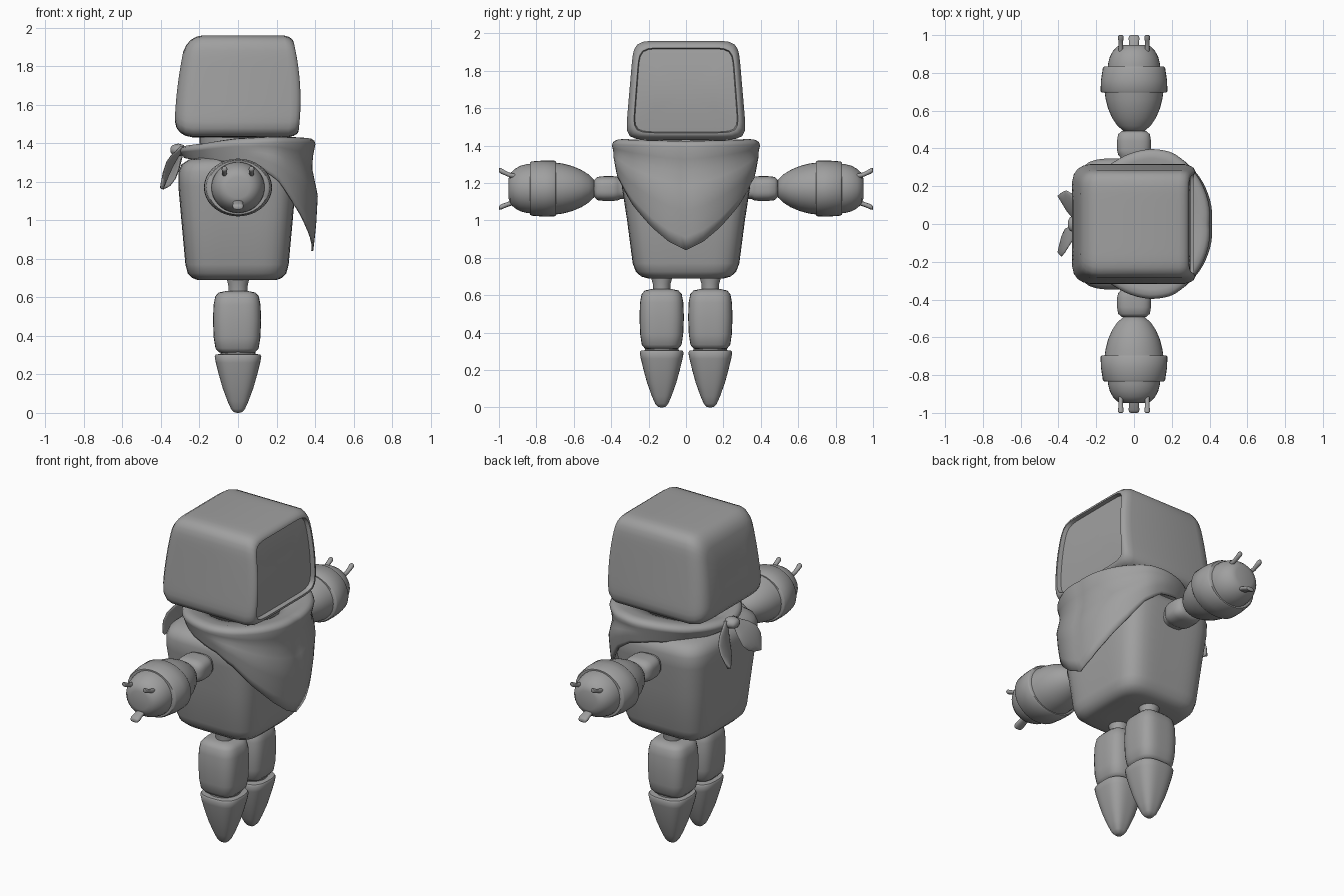
import bpy, bmesh, math
from mathutils import Matrix, Vector

if "Cube" in bpy.data.objects:
    bpy.data.objects.remove(bpy.data.objects["Cube"])

grey = bpy.data.materials.new("plain grey")
grey.diffuse_color = (0.35, 0.35, 0.35, 1)
grey.use_nodes = True
grey.node_tree.nodes["Principled BSDF"].inputs["Base Color"].default_value = grey.diffuse_color


def finish(bm, name, angle=50, thickness=0):
    bmesh.ops.recalc_face_normals(bm, faces=bm.faces)
    mesh = bpy.data.meshes.new(name)
    bm.to_mesh(mesh)
    bm.free()
    mesh.materials.append(grey)
    ob = bpy.data.objects.new(name, mesh)
    bpy.context.collection.objects.link(ob)
    bpy.ops.object.select_all(action='DESELECT')
    ob.select_set(True)
    bpy.context.view_layer.objects.active = ob
    bpy.ops.object.shade_smooth_by_angle(angle=math.radians(angle))
    if thickness:
        mod = ob.modifiers.new("thickness", 'SOLIDIFY')
        mod.thickness = thickness
        mod.offset = -1
    return ob


def loft(name, axis, sections, n=2, count=32, warp=None):
    """Skin squircle sections (position, centre a, centre b, half a, half b) along an axis."""
    bm = bmesh.new()

    def point(p, a, b):
        v = {'x': (p, a, b), 'y': (a, p, b), 'z': (a, b, p)}[axis]
        return bm.verts.new(warp(Vector(v)) if warp else v)

    rings = []
    for p, ca, cb, ha, hb in sections:
        ring = []
        for i in range(count):
            t = 2 * math.pi * i / count
            c, s = math.cos(t), math.sin(t)
            r = (abs(c) ** n + abs(s) ** n) ** (-1 / n)
            ring.append(point(p, ca + ha * r * c, cb + hb * r * s))
        rings.append(ring)
    for i in range(count):
        j = (i + 1) % count
        for lo, hi in zip(rings, rings[1:]):
            bm.faces.new((lo[i], lo[j], hi[j], hi[i]))
    for ring, sec in ((rings[0], sections[0]), (rings[-1], sections[-1])):
        mid = point(*sec[:3])
        for i in range(count):
            bm.faces.new((ring[i], ring[(i + 1) % count], mid))
    return finish(bm, name)


def table(points, t):
    """Linear lookup in a short list of (key, value) pairs."""
    for (a, u), (b, v) in zip(points, points[1:]):
        if t <= b:
            return u + (v - u) * (t - a) / (b - a)
    return points[-1][1]


# Head: rounded box lofted front to back, narrower at the top, with a recessed screen
def head_warp(v):
    t = (v.z - 1.43) / 0.53
    back = -0.33 + 0.065 * t * t
    front = 0.31 + 0.08 * t - 0.11 * t * t
    return Vector((back + (front - back) * (v.x + 1) / 2, v.y * (1 - 0.14 * t), v.z))


insets = [(-1, 0.18), (-1, 0.085), (-0.97, 0.05), (-0.91, 0.025), (-0.82, 0.008), (-0.7, 0),
          (0, 0), (0.84, 0), (0.93, 0.008), (0.98, 0.018), (1, 0.03), (1, 0.038),
          (0.92, 0.043), (0.925, 0.15)]
loft("head", 'x', [(u, 0, 1.695, 0.325 - d, 0.265 - d) for u, d in insets],
     n=9, count=72, warp=head_warp)
loft("neck", 'z', [(1.28, 0, 0, 0.2, 0.2), (1.46, 0, 0, 0.2, 0.2)])

# Torso: soft box widening upwards
torso = [(0.69, 0.12, 0.12), (0.69, 0.205, 0.205), (0.70, 0.232, 0.24), (0.725, 0.256, 0.268),
         (0.77, 0.268, 0.285), (1.0, 0.289, 0.315), (1.18, 0.305, 0.343), (1.25, 0.305, 0.348),
         (1.29, 0.288, 0.335), (1.315, 0.25, 0.30), (1.325, 0.2, 0.25), (1.325, 0.1, 0.1)]
loft("torso", 'z', [(z, -0.005, 0, a, b) for z, a, b in torso], n=5, count=64)

# Scarf: collar rolled over the rim, hanging to a point at the front
radius = [(0, .35), (28, .37), (50, .39), (68, .408), (83, .40), (114, .365), (140, .35), (180, .355)]
rim = [(0, 1.425), (70, 1.435), (100, 1.425), (135, 1.40), (180, 1.385)]
hem = [(0, .84), (15, .885), (30, .96), (50, 1.085), (65, 1.2), (80, 1.27), (100, 1.30), (180, 1.325)]
bulge = [(0, 0), (0.2, -0.022), (0.5, 0.012), (0.8, 0.003), (1, -0.01)]
bm = bmesh.new()
columns = []
for i in range(72):
    t = 2 * math.pi * i / 72
    deg = min(i, 72 - i) * 5
    r, top, low = (table(k, deg) for k in (radius, rim, hem))
    front = max(0, math.cos(t))
    prof = [(0.19, top - 0.03), (r - 0.1, top - 0.012), (r - 0.05, top), (r - 0.022, top - 0.003),
            (r - 0.006, top - 0.013)]
    start = top - 0.03
    for k in range(9):
        f = k / 8
        drop = front * table(bulge, f) - (1 - front) * 0.025 * f
        prof.append((r + drop, start + (low - start) * f))
    columns.append([bm.verts.new((0.05 + q * math.cos(t), q * math.sin(t), z)) for q, z in prof])
for a, b in zip(columns, columns[1:] + columns[:1]):
    for k in range(len(a) - 1):
        bm.faces.new((a[k], b[k], b[k + 1], a[k + 1]))
finish(bm, "scarf", 60, 0.01)

# Knot at the back of the scarf
loft("scarf_knot", 'x', [(-0.35, 0, 1.365, 0.015, 0.012), (-0.34, 0, 1.365, 0.035, 0.025),
                         (-0.31, 0, 1.365, 0.045, 0.033), (-0.28, 0, 1.365, 0.035, 0.025)], count=20)

for side, s in (("left", 1), ("right", -1)):
    # Leaf-shaped scarf ends
    root, tip = Vector((-0.29, 0.025 * s, 1.375)), Vector((-0.395, 0.15 * s, 1.165))
    d = (tip - root).normalized()
    across = Vector((-0.25, s, 0))
    across = (across - d * across.dot(d)).normalized()
    normal = d.cross(across)
    frame = Matrix((across, normal, d)).transposed()
    size = (tip - root).length
    leaf = [(0, .02), (.15, .033), (.35, .06), (.55, .076), (.75, .066), (.9, .036), (1, .006)]
    loft("scarf_end_" + side, 'z',
         [(f * size, 0, 0.02 * math.sin(math.pi * f), w, 0.011) for f, w in leaf],
         count=20, warp=lambda v: root + frame @ v)

    # Legs: hip joint, barrel thigh, ankle joint and pointed foot
    y = 0.13 * s
    loft("hip_" + side, 'z', [(0.60, 0, y, .05, .045), (0.66, 0, y, .05, .047), (0.71, 0, y, .062, .062)])
    thigh = [(.31, .07), (.315, .095), (.335, .112), (.39, .121), (.48, .125), (.56, .122),
             (.605, .113), (.625, .095), (.632, .06)]
    loft("thigh_" + side, 'z', [(z, -0.005, y, h, h * 0.95) for z, h in thigh], n=3.5, count=40)
    loft("ankle_" + side, 'z', [(0.28, 0, y, .09, .09), (0.34, 0, y, .09, .09)])
    foot = [(0, .006), (.004, .022), (.02, .036), (.06, .054), (.13, .08), (.2, .1), (.26, .115),
            (.293, .121), (.303, .115), (.306, .09)]
    loft("foot_" + side, 'z', [(z, 0, y, h, h * 0.97) for z, h in foot], n=3, count=40)

    # Arms: shoulder stub, forearm, cuff and hand
    def arm(name, prof, n=2):
        loft(name + "_" + side, 'y', [(p * s, 0, 1.17, a, b) for p, a, b in prof], n, 36)

    arm("shoulder", [(.31, .075, .06), (.35, .07, .055), (.365, .083, .063), (.39, .09, .066),
                     (.44, .09, .066), (.475, .084, .062), (.492, .065, .045)], 3)
    arm("forearm", [(.485, .03, .03), (.492, .055, .048), (.52, .088, .075), (.56, .115, .1),
                    (.61, .137, .121), (.66, .15, .134), (.71, .157, .14)])
    arm("cuff", [(.695, .13, .12), (.695, .17, .143), (.703, .177, .149), (.76, .175, .15),
                 (.825, .165, .145), (.833, .158, .14), (.833, .12, .12)])
    arm("hand", [(.81, .14, .134), (.85, .137, .131), (.885, .128, .122), (.915, .112, .105),
                 (.94, .088, .082), (.948, .06, .055)])

    # Two upper fingers and a flat thumb
    for k, x in (("a", -0.07), ("b", 0.07)):
        loft("finger_%s_%s" % (k, side), 'y',
             [(p * s, x, z, h, h) for p, z, h in ((.90, 1.235, .012), (.945, 1.243, .012),
                                                  (.97, 1.255, .013), (.99, 1.265, .015),
                                                  (.998, 1.268, .012), (1.0, 1.268, .006))], count=12)
    loft("thumb_" + side, 'y',
         [(p * s, 0, z, a, b) for p, z, a, b in ((.91, 1.10, .026, .013), (.955, 1.085, .026, .013),
                                                 (.985, 1.073, .029, .014), (.997, 1.068, .025, .012),
                                                 (1.0, 1.067, .015, .007))], n=3, count=16)
